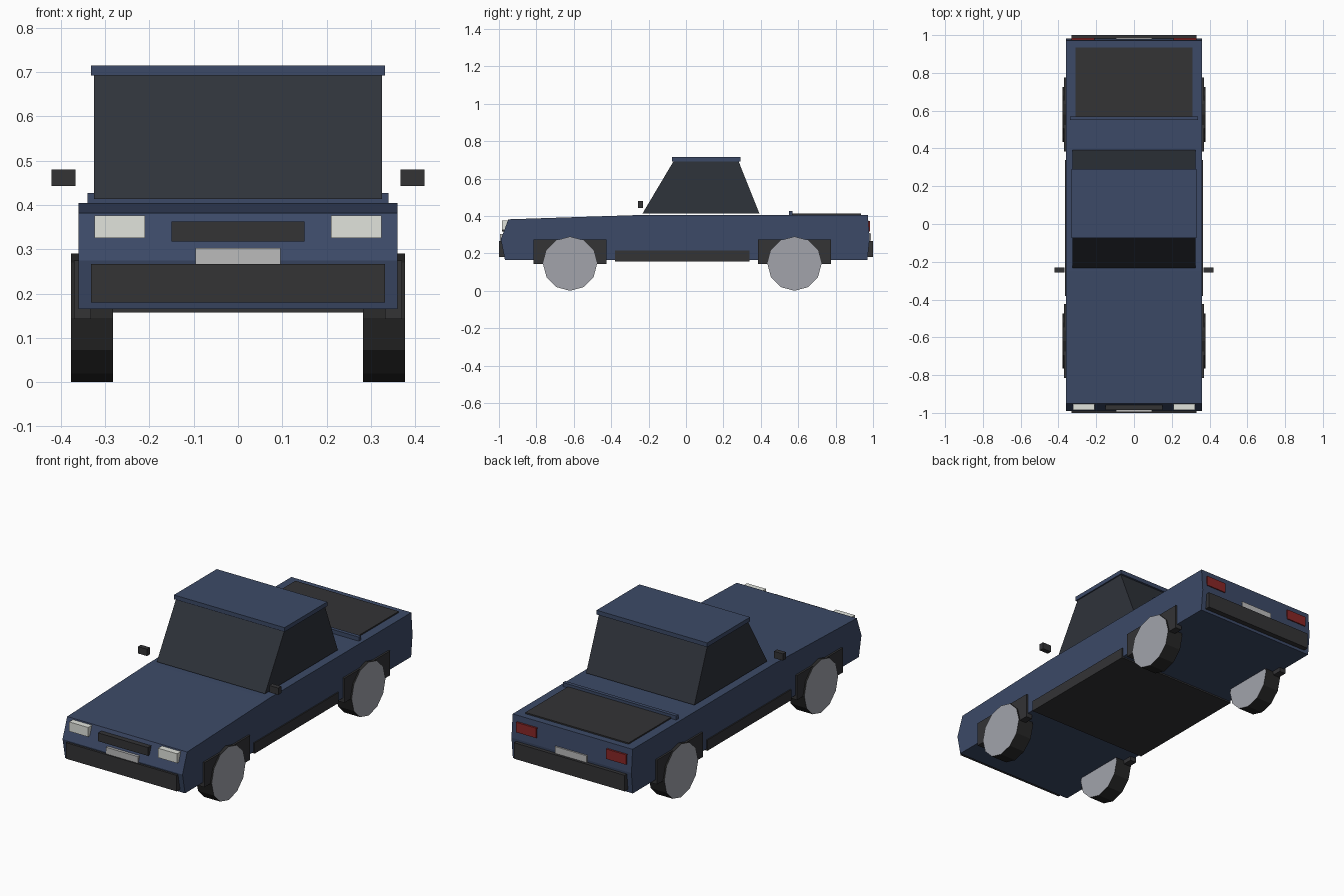
import bpy, bmesh, math
from mathutils import Matrix

if "Cube" in bpy.data.objects:
    bpy.data.objects.remove(bpy.data.objects["Cube"])


def material(name, rgb):
    m = bpy.data.materials.new(name)
    m.diffuse_color = (*rgb, 1)
    m.use_nodes = True
    m.node_tree.nodes["Principled BSDF"].inputs["Base Color"].default_value = m.diffuse_color
    return m


PAINT = material("blue_paint", (0.045, 0.068, 0.135))
GLASS = material("tinted_glass", (0.028, 0.033, 0.043))
TRIM = material("dark_trim", (0.033, 0.033, 0.036))
TYRE = material("tyre_rubber", (0.02, 0.02, 0.02))
HUB = material("hub_metal", (0.36, 0.37, 0.41))
LAMP = material("headlight_lens", (0.75, 0.77, 0.72))
PLATE = material("plate_grey", (0.5, 0.5, 0.5))
RED = material("red_lens", (0.25, 0.02, 0.02))


def finish(name, bm, *mats):
    bmesh.ops.recalc_face_normals(bm, faces=bm.faces)
    me = bpy.data.meshes.new(name)
    bm.to_mesh(me)
    bm.free()
    for m in mats:
        me.materials.append(m)
    ob = bpy.data.objects.new(name, me)
    bpy.context.collection.objects.link(ob)
    return ob


def extrude_profile(name, pts, half_width, mat):
    """Side profile (y, z) extruded symmetrically across x."""
    bm = bmesh.new()
    face = bm.faces.new([bm.verts.new((-half_width, y, z)) for y, z in pts])
    ext = bmesh.ops.extrude_face_region(bm, geom=[face])
    verts = [v for v in ext["geom"] if isinstance(v, bmesh.types.BMVert)]
    bmesh.ops.translate(bm, verts=verts, vec=(2 * half_width, 0, 0))
    return finish(name, bm, mat)


def box(name, x, y, z, mat):
    bm = bmesh.new()
    bmesh.ops.create_cube(bm, size=1)
    for v in bm.verts:
        for i, (lo, hi) in enumerate((x, y, z)):
            v.co[i] = hi if v.co[i] > 0 else lo
    return finish(name, bm, mat)


def box_pair(name, x, y, z, mat):
    box(name + "_right", x, y, z, mat)
    box(name + "_left", (-x[1], -x[0]), y, z, mat)


def wheel(name, x, y, r=0.145, width=0.095):
    bm = bmesh.new()
    rot = Matrix.Translation((x, y, r)) @ Matrix.Rotation(math.pi / 2, 4, 'Y')
    bmesh.ops.create_cone(bm, cap_ends=True, segments=12, radius1=r, radius2=r,
                          depth=width, matrix=rot)
    for f in bm.faces:
        f.material_index = 1 if len(f.verts) > 4 else 0
    finish(name, bm, TYRE, HUB)


# Body shell, cabin and roof
extrude_profile("body", [(-0.968, 0.165), (-0.99, 0.275), (-0.95, 0.382), (-0.25, 0.405),
                         (0.972, 0.405), (0.982, 0.28), (0.97, 0.165)], 0.36, PAINT)
extrude_profile("cabin_glass", [(-0.232, 0.414), (0.392, 0.414), (0.28, 0.695), (-0.065, 0.695)],
                0.325, GLASS)
box("roof", (-0.332, 0.332), (-0.075, 0.292), (0.692, 0.715), PAINT)

# Cargo bed cover and the rail in front of it
box("bed_cover", (-0.31, 0.31), (0.565, 0.935), (0.395, 0.412), TRIM)
box("bed_rail", (-0.34, 0.34), (0.55, 0.57), (0.4, 0.427), PAINT)

# Sills and floor
box("sill_floor", (-0.366, 0.366), (-0.38, 0.34), (0.157, 0.215), TRIM)

# Wheels and arches
for end, y in (("front", -0.62), ("rear", 0.58)):
    box_pair(end + "_arch", (0.332, 0.37), (y - 0.196, y + 0.196), (0.142, 0.275), TRIM)
    wheel(end + "_wheel_right", 0.33, y)
    wheel(end + "_wheel_left", -0.33, y)

# Front end
box("front_bumper", (-0.332, 0.332), (-1.0, -0.965), (0.18, 0.267), TRIM)
box("grille", (-0.15, 0.15), (-0.985, -0.94), (0.318, 0.363), TRIM)
box("front_plate", (-0.096, 0.096), (-0.994, -0.965), (0.266, 0.303), PLATE)
box_pair("headlight", (0.21, 0.324), (-0.985, -0.945), (0.325, 0.376), LAMP)

# Rear end
box("rear_bumper", (-0.332, 0.332), (0.965, 1.0), (0.18, 0.267), TRIM)
box("rear_plate", (-0.096, 0.096), (0.965, 0.988), (0.268, 0.305), PLATE)
box_pair("tail_light", (0.21, 0.33), (0.96, 0.985), (0.318, 0.372), RED)

# Door mirrors
box_pair("mirror", (0.367, 0.421), (-0.256, -0.23), (0.443, 0.48), TRIM)
